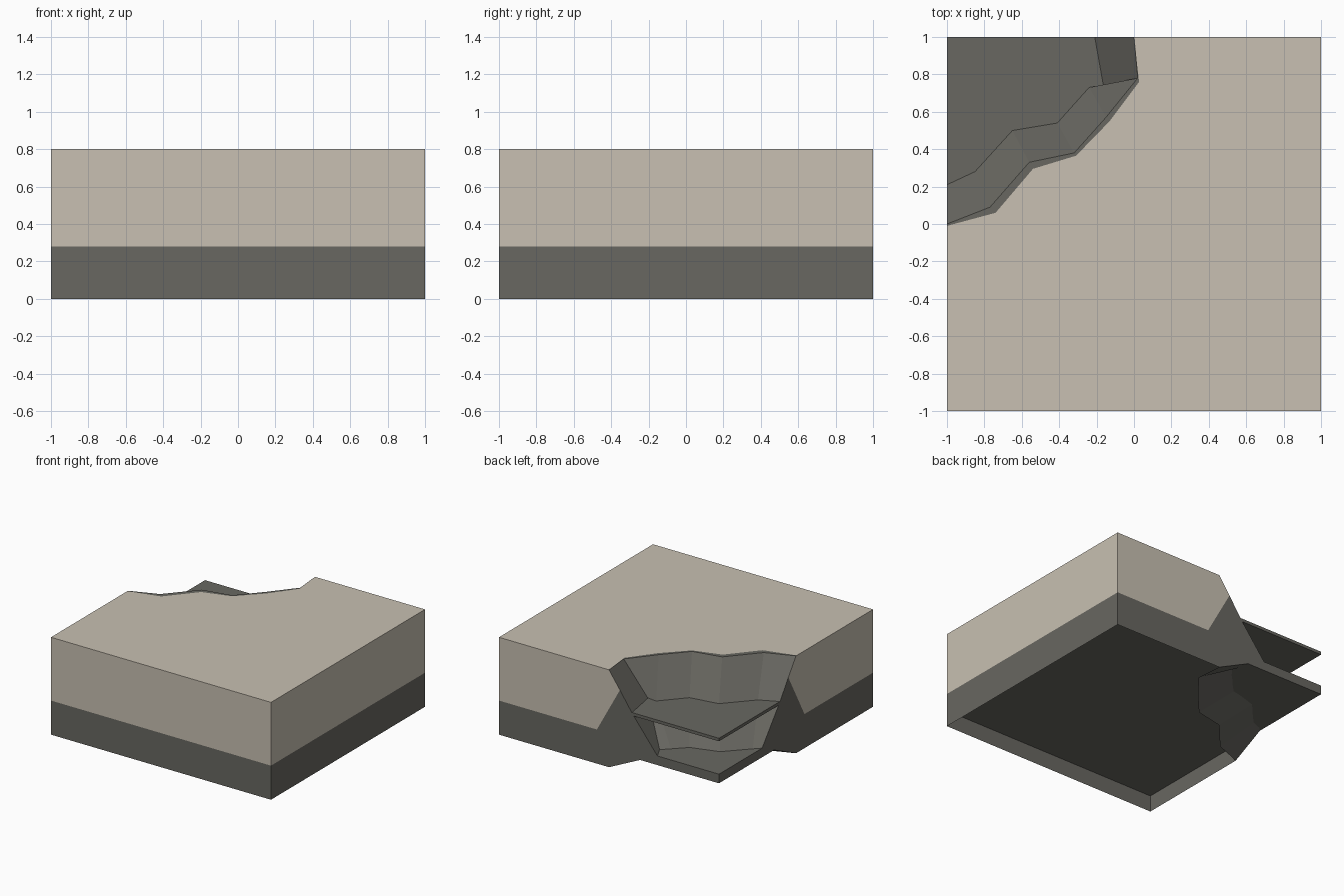
import bpy, bmesh
from mathutils import Vector

if "Cube" in bpy.data.objects:
    bpy.data.objects.remove(bpy.data.objects["Cube"])


def material(name, rgb):
    m = bpy.data.materials.new(name)
    m.diffuse_color = (*rgb, 1)
    m.use_nodes = True
    m.node_tree.nodes["Principled BSDF"].inputs["Base Color"].default_value = m.diffuse_color
    return m


SAND = material("pale_sandstone", (0.58, 0.527, 0.445))
ROCK = material("dark_rock", (0.14, 0.137, 0.12))


def finish(bm, name, mats):
    bmesh.ops.remove_doubles(bm, verts=bm.verts, dist=0.0005)
    me = bpy.data.meshes.new(name)
    bm.to_mesh(me)
    bm.free()
    for m in mats:
        me.materials.append(m)
    ob = bpy.data.objects.new(name, me)
    bpy.context.collection.objects.link(ob)
    return ob


def face(bm, pts, out, mat):
    """Add a face whose normal points along out."""
    f = bm.faces.new([bm.verts.new(p) for p in pts])
    f.normal_update()
    if f.normal.dot(Vector(out)) < 0:
        f.normal_flip()
    f.material_index = mat


def slab(name, outline, z0, z1):
    """Flat dark plate extruded from an outline."""
    bm = bmesh.new()
    f = bm.faces.new([bm.verts.new((x, y, z0)) for x, y in outline])
    new = bmesh.ops.extrude_face_region(bm, geom=[f])["geom"]
    bmesh.ops.translate(bm, vec=(0, 0, z1 - z0),
                        verts=[v for v in new if isinstance(v, bmesh.types.BMVert)])
    bmesh.ops.recalc_face_normals(bm, faces=bm.faces)
    return finish(bm, name, [ROCK])


# Contours of the broken corner, from the back wall round to the left wall
lip = [(0, 1), (.02, .78), (-.15, .57), (-.32, .38), (-.56, .33), (-.77, .09), (-1, 0)]
rim = [(0, 1), (.027, .76), (-.13, .55), (-.31, .365), (-.54, .295), (-.74, .06), (-1, -.01)]
mid = [(-.21, 1), (-.16, .72), (-.24, .73), (-.41, .54), (-.65, .5), (-.85, .28), (-1, .21)]
deep = [(-.44, 1), (-.39, .9), (-.45, .84), (-.55, .74), (-.78, .67), (-.95, .49), (-1, .44)]

# Block shell, open underneath
bm = bmesh.new()
face(bm, [(x, y, .8) for x, y in [(-1, -1), (1, -1), (1, 1)] + rim], (0, 0, 1), 0)
for i in range(len(lip) - 1):
    quad = [lip[i], lip[i + 1], rim[i + 1], rim[i]]
    pts = [(x, y, .8) for k, (x, y) in enumerate(quad) if (x, y) not in quad[:k]]
    face(bm, pts, (0, 0, 1), 1)

# Whole front and right walls in two bands
for z0, z1, mat in [(0, .28, 1), (.28, .8, 0)]:
    face(bm, [(-1, -1, z0), (1, -1, z0), (1, -1, z1), (-1, -1, z1)], (0, -1, 0), mat)
    face(bm, [(1, -1, z0), (1, 1, z0), (1, 1, z1), (1, -1, z1)], (1, 0, 0), mat)

# Back and left walls share one notched profile
sand = [(1, .8), (0, .8), (-.1, .66), (.11, .28), (1, .28)]
rock = [(1, .28), (.11, .28), (-.1, .66), (-.21, .5), (-.44, .21), (0, 0), (1, 0)]
for profile, mat in [(sand, 0), (rock, 1)]:
    face(bm, [(p, 1, z) for p, z in profile], (0, 1, 0), mat)
    face(bm, [(-1, -p, z) for p, z in profile], (-1, 0, 0), mat)
finish(bm, "block_shell", [SAND, ROCK])

# Faceted broken wall in the corner
bm = bmesh.new()
rows = [(lip, .8), (mid, .5), (deep, .21), (lip, 0)]
for (a, za), (b, zb) in zip(rows, rows[1:]):
    for i in range(len(a) - 1):
        face(bm, [(*a[i], za), (*a[i + 1], za), (*b[i + 1], zb), (*b[i], zb)],
             (-1, 1, .4 if zb else -1), 0)
finish(bm, "broken_wall", [ROCK])

# Thin corner ledge and full base plate
slab("corner_ledge", [(-1, 1)] + mid, .48, .505)
slab("base_plate", [(-1, -1), (1, -1), (1, 1), (-1, 1)], .135, .21)
